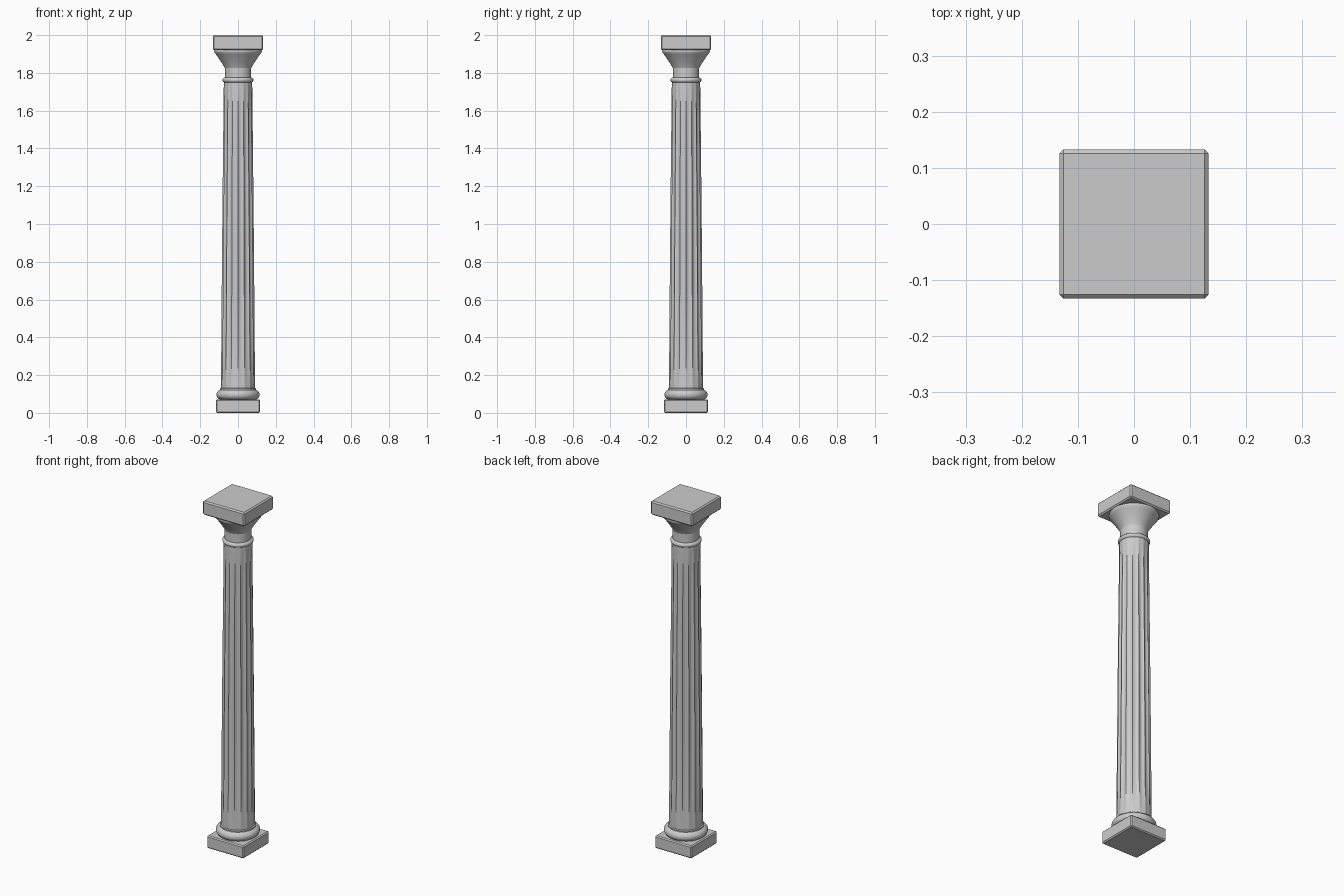
import bpy, bmesh
from math import sin, cos, pi, radians

if "Cube" in bpy.data.objects:
    bpy.data.objects.remove(bpy.data.objects["Cube"])


def finish(name, bm, angle=35):
    bmesh.ops.recalc_face_normals(bm, faces=bm.faces)
    me = bpy.data.meshes.new(name)
    bm.to_mesh(me)
    bm.free()
    ob = bpy.data.objects.new(name, me)
    bpy.context.collection.objects.link(ob)
    bpy.context.view_layer.objects.active = ob
    ob.select_set(True)
    bpy.ops.object.shade_smooth_by_angle(angle=radians(angle))
    ob.select_set(False)
    return ob


def skin(name, rings, angle=35):
    """Bridge a stack of equal-length vertex rings and cap both ends."""
    bm = bmesh.new()
    loops = [[bm.verts.new(p) for p in r] for r in rings]
    n = len(loops[0])
    for a, b in zip(loops, loops[1:]):
        for i in range(n):
            j = (i + 1) % n
            bm.faces.new((a[i], a[j], b[j], b[i]))
    bm.faces.new(loops[0])
    bm.faces.new(loops[-1])
    return finish(name, bm, angle)


def lathe(name, profile, n=64):
    return skin(name, [[(r * cos(2 * pi * i / n), r * sin(2 * pi * i / n), z)
                        for i in range(n)] for r, z in profile])


def slab(name, half, z0, z1, bevel):
    bm = bmesh.new()
    bmesh.ops.create_cube(bm, size=1)
    for v in bm.verts:
        v.co = (v.co.x * 2 * half, v.co.y * 2 * half,
                z0 if v.co.z < 0 else z1)
    bmesh.ops.bevel(bm, geom=bm.edges[:], offset=bevel, segments=1, affect='EDGES')
    return finish(name, bm, 20)


def bulge(r, z, dr, dz, steps=12):
    """Half-round moulding profile, from bottom to top."""
    return [(r + dr * cos(t), z + dz * sin(t))
            for t in (-pi / 2 + pi * k / steps for k in range(steps + 1))]


# Square base block and rounded base moulding
slab("plinth", 0.117, 0.0, 0.072, 0.006)
lathe("base_moulding", bulge(0.088, 0.096, 0.027, 0.026)
      + [(0.095, 0.122), (0.095, 0.129), (0.089, 0.133)])

# Tapered shaft with flutes that fade out at both ends
FLUTES, STEPS = 16, 6
count = FLUTES * STEPS
rings = []
for z, depth in [(0.12, 0), (0.13, 0), (0.32, 0.008), (0.63, 0.008), (0.95, 0.008),
                 (1.26, 0.0075), (1.57, 0.007), (1.745, 0), (1.76, 0)]:
    t = (z - 0.12) / 1.64
    radius = 0.09 - 0.010 * t - 0.005 * t * t
    ring = []
    for i in range(count):
        a = 2 * pi * i / count
        r = radius - depth * abs(sin(FLUTES * a / 2))
        ring.append((r * cos(a), r * sin(a), z))
    rings.append(ring)
skin("fluted_shaft", rings)

# Neck ring, neck and flared capital
lathe("neck_ring", bulge(0.07, 1.762, 0.012, 0.013, 8))
lathe("neck", [(0.07, 1.75), (0.07, 1.83)])
lathe("flared_capital", [(0.07, 1.825), (0.073, 1.832), (0.087, 1.855), (0.103, 1.879),
                         (0.117, 1.898), (0.125, 1.908), (0.127, 1.914), (0.125, 1.922)])

# Square top block
slab("top_block", 0.133, 1.92, 2.0, 0.007)
